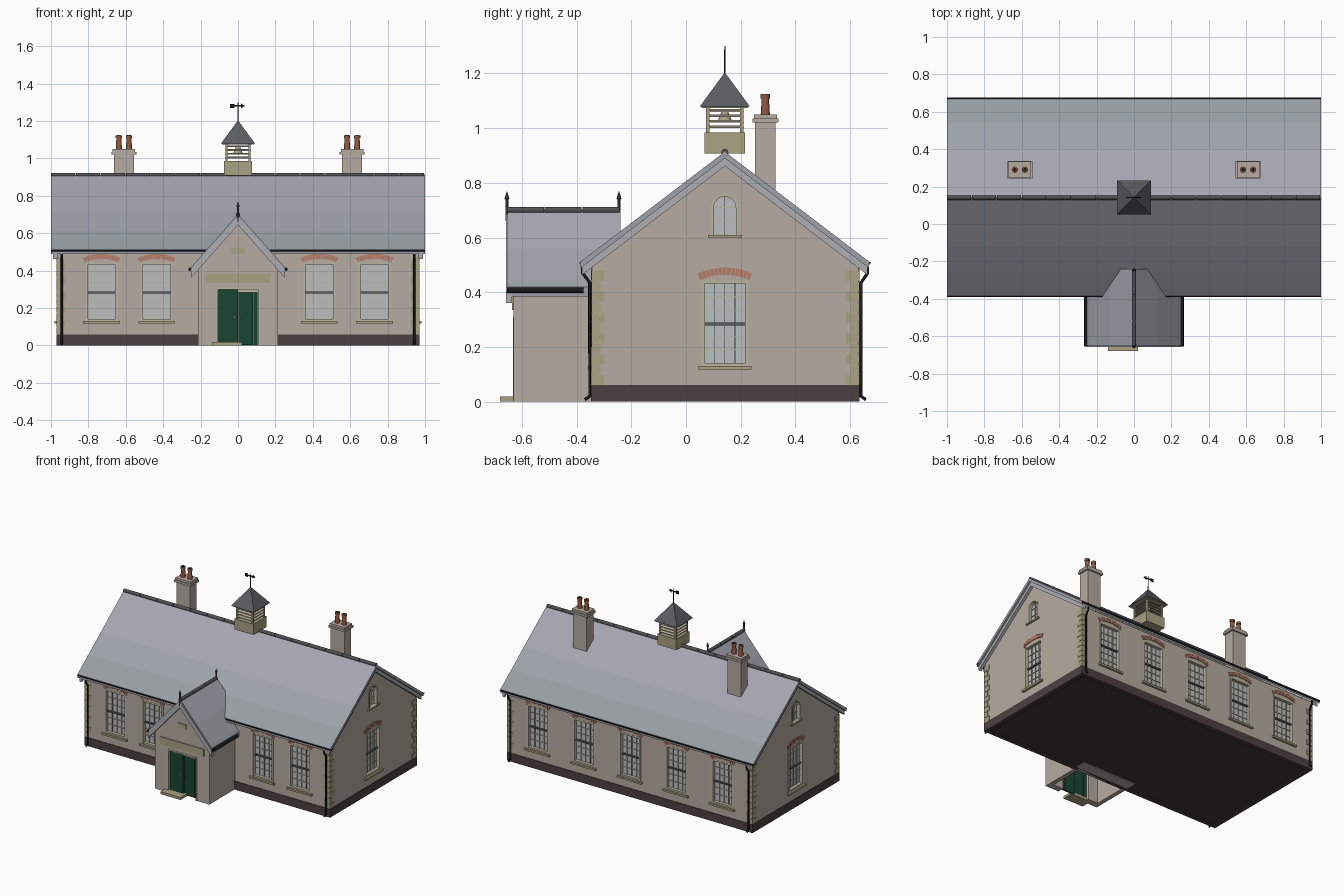
import bpy, bmesh, math
from mathutils import Matrix, Vector

if "Cube" in bpy.data.objects:
    bpy.data.objects.remove(bpy.data.objects["Cube"])

T = Matrix.Translation
def R(deg, ax='Z'): return Matrix.Rotation(math.radians(deg), 4, ax)
I = Matrix()
COL = dict(wall=(.47, .41, .36), slate=(.34, .36, .40), slate_low=(.31, .34, .36), slate_top=(.38, .38, .44),
           plinth=(.075, .05, .053), stone=(.40, .36, .23), brick=(.46, .2, .14), frame=(.5, .47, .36),
           glass=(.5, .52, .53), black=(.01, .01, .012), green=(.01, .06, .032), pot=(.3, .1, .05),
           ridge=(.08, .08, .085), board=(.42, .43, .45), floor=(.05, .042, .033), lead=(.1, .11, .12))
MAT = {}
for k, c in COL.items():
    MAT[k] = bpy.data.materials.new(k)
    MAT[k].diffuse_color = (*c, 1)
parts = {}

def get(name, mat):
    return parts.setdefault(name, (bmesh.new(), mat))[0]

def prism(name, mat, pts, a, b, M=I):
    """(x, z) outline extruded along y from a to b"""
    bm = get(name, mat)
    lo = [bm.verts.new(M @ Vector((x, a, z))) for x, z in pts]
    hi = [bm.verts.new(M @ Vector((x, b, z))) for x, z in pts]
    fs = [bm.faces.new(lo), bm.faces.new(hi[::-1])]
    for i in range(len(pts)):
        j = (i + 1) % len(pts)
        fs.append(bm.faces.new((lo[j], lo[i], hi[i], hi[j])))
    bmesh.ops.recalc_face_normals(bm, faces=fs)

def box(name, mat, x0, x1, y0, y1, z0, z1, M=I):
    prism(name, mat, [(x0, z0), (x1, z0), (x1, z1), (x0, z1)], y0, y1, M)

def cyl(name, mat, p, r1, r2, h, seg=12, M=I):
    bmesh.ops.create_cone(get(name, mat), cap_ends=True, segments=seg, radius1=r1, radius2=r2,
                          depth=h, matrix=T(p) @ M @ T((0, 0, h / 2)))

def chevron(name, mat, M, apex, slope, hw, t, a, b, bands=()):
    us = [-hw] + [-hw * f for f in bands] + [0] + [hw * f for f in reversed(bands)] + [hw]
    top = [(u, apex - slope * abs(u)) for u in us]
    e = apex - slope * hw - t
    prism(name, mat, top + [(hw, e), (0, apex - t), (-hw, e)], a, b, M)

def tube(name, pts, r):
    cu = bpy.data.curves.new(name, 'CURVE')
    cu.dimensions, cu.bevel_depth, cu.bevel_resolution, cu.use_fill_caps = '3D', r, 2, True
    s = cu.splines.new('POLY')
    s.points.add(len(pts) - 1)
    for q, p in zip(s.points, pts): q.co = (*p, 1)
    cu.materials.append(MAT['black'])
    bpy.context.collection.objects.link(bpy.data.objects.new(name, cu))

def arch(w, z0, zs, n=12):
    return [(-w, z0)] + [(-w * math.cos(math.pi * i / n), zs + w * math.sin(math.pi * i / n)) for i in range(n + 1)] + [(w, z0)]

def band(name, mat, inner, outer, a, b, M):
    for i in range(len(inner) - 1):
        prism(name, mat, [inner[i], inner[i + 1], outer[i + 1], outer[i]], a, b, M)

def sash_window(M):
    box('window_cutter', 'wall', -.085, .085, -.02, .03, .13, .443, M)
    box('window_glass', 'glass', -.083, .083, .022, .028, .13, .443, M)
    for s in (-1, 1):
        x = sorted((s * .073, s * .085))
        box('window_frame', 'frame', *x, -.002, .025, .13, .443, M)
    for z0, z1 in ((.13, .142), (.432, .443)):
        box('window_frame', 'frame', -.073, .073, -.001, .025, z0, z1, M)
    for x in (-.037, 0, .037):
        box('glazing_bars', 'frame', x - .0015, x + .0015, .016, .024, .142, .432, M)
    for z in (.19, .237, .334, .382):
        box('glazing_bars', 'frame', -.073, .073, .017, .024, z - .0015, z + .0015, M)
    box('meeting_rail', 'lead', -.073, .073, .01, .024, .279, .289, M)
    box('window_sill', 'stone', -.098, .098, -.015, .02, .117, .13, M)
    n, A = 13, math.radians(25)   # segmental brick arch
    for i in range(n):
        t0, t1 = (-A + 2 * A * (i + k) / n for k in (.06, .94))
        P = lambda r, t: (r * math.sin(t), .251 + r * math.cos(t))
        prism('brick_arches', 'brick', [P(.2125, t0), P(.2125, t1), P(.239, t1), P(.239, t0)], -.004, .01, M)

def gable_window(M):
    prism('window_cutter', 'wall', arch(.042, .61, .71), -.02, .03, M)
    prism('window_glass', 'glass', arch(.042, .61, .71), .02, .028, M)
    band('gable_window_surround', 'frame', arch(.04, .61, .71), arch(.05, .61, .71), -.004, .022, M)
    box('glazing_bars', 'frame', -.0015, .0015, .014, .022, .61, .75, M)
    for z in (.66, .71):
        box('glazing_bars', 'frame', -.04, .04, .015, .022, z - .0015, z + .0015, M)
    box('window_sill', 'stone', -.062, .062, -.012, .01, .6, .61, M)

# main walls, plinth and floor
YC, F, B, X = .142, -.343, .631, .967
G = T((0, YC, 0)) @ R(90)
prism('main_walls', 'wall', [(F - YC, .03), (B - YC, .03), (B - YC, .505), (0, .88), (F - YC, .505)], -X, X, G)
for y0, y1 in ((F - .004, F + .026), (B - .026, B + .004)):
    box('plinth', 'plinth', -.971, .971, y0, y1, 0, .06)
for s in (-1, 1):
    box('plinth', 'plinth', *sorted((s * .971, s * .94)), F + .026, B - .026, 0, .06)
box('floor', 'floor', -.94, .94, F + .026, B - .026, .006, .03)

# main roof, bargeboards and ridge
chevron('main_roof', 'slate', G, .914, .762, .527, .024, -1, 1, (.76, .5))
for s in (-1, 1):
    chevron('bargeboards', 'board', G, .891, .762, .522, .03, *sorted((s * .966, s * .988)))
for i in range(15):
    cyl('ridge_tiles', 'ridge', (-1 + i * 2 / 15, YC, .911), .013, .013, .129, 10, R(90, 'Y'))

# windows on all four walls
for x in (-.73, -.435, .435, .73): sash_window(T((x, F, 0)))
for i in range(5): sash_window(T((-.73 + .365 * i, B, 0)) @ R(180))
for s in (-1, 1):
    M = T((s * X, YC, 0)) @ R(90 * s)
    sash_window(M)
    gable_window(M)

# corner quoins
for sx in (-1, 1):
    for y, sy in ((F, -1), (B, 1)):
        for i in range(11):
            a, b = (.045, .03) if i % 2 else (.03, .045)
            xs = sorted((sx * (X + .003), sx * (X - a)))
            ys = sorted((y + sy * .003, y - sy * b))
            box('quoins', 'stone', *xs, *ys, .061 + i * .038, .061 + i * .038 + .036)

# gutters and downpipes
for y, s, wall in ((-.378, -1, F), (.664, 1, B)):
    half = [(.012 * math.cos(math.pi * k / 8), -.012 * math.sin(math.pi * k / 8)) for k in range(9)]
    prism('gutter', 'black', half, -1, 1, T((0, y, .511)) @ R(90))
    for x in (-.942, .942):
        w = wall + s * .009
        tube('downpipe', [(x, y, .5), (x, y, .47), (x, w, .435), (x, w, .02), (x, w + s * .018, .007)], .006)

# chimneys with pots
for s in (-1, 1):
    c = s * .61
    box('chimneys', 'wall', c - .054, c + .054, .252, .328, .72, 1.02)
    box('chimneys', 'wall', c - .066, c + .066, .244, .338, 1.02, 1.035)
    box('chimneys', 'wall', c - .06, c + .06, .248, .333, 1.035, 1.05)
    for d in (-.027, .027):
        p = Vector((c + d, .29, 1.045))
        cyl('chimney_pots', 'pot', p, .017, .013, .065)
        cyl('chimney_pots', 'pot', p + Vector((0, 0, .063)), .017, .017, .016)
        cyl('pot_openings', 'black', p + Vector((0, 0, .079)), .01, .01, .001)

# bell turret: base, posts, louvres, cap, bell and weather vane
C = T((0, YC, 0))
box('turret_base', 'stone', -.074, .074, -.074, .074, .908, .985, C)
for k in range(4):
    M = C @ R(90 * k)
    box('turret_posts', 'stone', -.068, -.056, -.068, -.056, .985, 1.08, M)
    for z in (1.0, 1.02, 1.04, 1.06):
        prism('louvres', 'frame', [(-.07, z), (-.069, z + .004), (-.055, z + .01), (-.056, z + .005)], -.056, .056, M)
box('turret_soffit', 'stone', -.085, .085, -.085, .085, 1.074, 1.081, C)
cyl('turret_roof', 'lead', (0, YC, 1.08), .091 * math.sqrt(2), .002, .122, 4, R(45))
cyl('bell', 'stone', (0, YC, 1.03), .025, .01, .035)
cyl('vane_pole', 'black', (0, YC, 1.19), .003, .002, .11, 8)
box('weather_vane', 'black', -.04, .03, YC - .002, YC + .002, 1.277, 1.285)
prism('weather_vane', 'black', [(.015, 1.268), (.038, 1.281), (.015, 1.294)], YC - .002, YC + .002)
box('weather_vane', 'black', -.044, -.02, YC - .002, YC + .002, 1.27, 1.292)

# porch
prism('porch_walls', 'wall', [(-.215, 0), (.215, 0), (.215, .415), (0, .66), (-.215, .415)], -.63, -.243)
box('porch_void_cutter', 'wall', -.185, .185, -.585, F - .006, -.02, .38)
box('door_cutter', 'wall', -.11, .11, -.66, -.56, -.02, .306)
chevron('porch_roof', 'slate', I, .702, 1.13, .25, .036, -.652, -.24, (.95, .5))
chevron('porch_bargeboards', 'board', I, .69, 1.13, .252, .045, -.658, -.636)
for i in range(3):
    cyl('ridge_tiles', 'ridge', (0, -.655 + i * .138, .7), .012, .012, .135, 10, R(-90, 'X'))
for y in (-.655, -.245):
    cyl('finials', 'ridge', (0, y, .66), .005, .005, .085, 8)
    cyl('finials', 'ridge', (0, y, .735), .004, .009, .008, 8)
    cyl('finials', 'ridge', (0, y, .743), .009, .001, .025, 8)
for s in (-1, 1):
    tube('porch_gutter', [(s * .256, -.655, .407), (s * .256, -.375, .407)], .01)

# double doors, frame, sign board, plaque and step
for k in range(4):
    x = -.106 + k * .0265
    box('left_door', 'green', x, x + .0255, -.618, -.604, .018, .298)
    box('right_door', 'green', x + .109, x + .1345 - (k == 3) * .003, -.606, -.592, .003, .282)
for x in (-.018, .022):
    cyl('door_knobs', 'stone', (x, -.604, .15), .005, .004, .02, 8, R(90, 'X'))
for x in (-.115, .107):
    box('door_frame', 'frame', x, x + .008, -.633, -.585, 0, .306)
box('door_frame', 'frame', -.115, .115, -.633, -.585, .3, .31)
box('door_frame', 'frame', 0, .107, -.615, -.59, .284, .3)
box('sign_board', 'stone', -.175, .175, -.637, -.62, .335, .385)
box('plaque', 'stone', -.035, .035, -.636, -.62, .49, .522)
box('door_step', 'stone', -.138, .022, -.68, -.6, 0, .018)

# turn the collected geometry into objects
obs = {}
for name, (bm, mat) in parts.items():
    me = bpy.data.meshes.new(name)
    bm.to_mesh(me)
    me.materials.append(MAT[mat])
    o = obs[name] = bpy.data.objects.new(name, me)
    bpy.context.collection.objects.link(o)

def select(o):
    bpy.ops.object.select_all(action='DESELECT')
    o.select_set(True)
    bpy.context.view_layer.objects.active = o

# cut the openings
for target, cutter in (('main_walls', 'window_cutter'), ('porch_walls', 'porch_void_cutter'), ('porch_walls', 'door_cutter')):
    select(obs[target])
    m = obs[target].modifiers.new('cut', 'BOOLEAN')
    m.object, m.solver = obs[cutter], 'EXACT'
    bpy.ops.object.modifier_apply(modifier='cut')
    bpy.data.objects.remove(obs[cutter])

# coloured slate courses
for name, low, top in (('main_roof', .61, .714), ('porch_roof', .45, .561)):
    me = obs[name].data
    me.materials.append(MAT['slate_low'])
    me.materials.append(MAT['slate_top'])
    for p in me.polygons:
        if p.normal.z > .2:
            p.material_index = 1 if p.center.z < low else 2 if p.center.z > top else 0

for name in ('chimney_pots', 'ridge_tiles', 'gutter', 'bell', 'finials', 'vane_pole'):
    select(obs[name])
    bpy.ops.object.shade_smooth_by_angle(angle=math.radians(40))

for m in bpy.data.materials:
    if m.users and not m.is_grease_pencil:
        m.use_nodes = True
        m.node_tree.nodes["Principled BSDF"].inputs["Base Color"].default_value = m.diffuse_color
